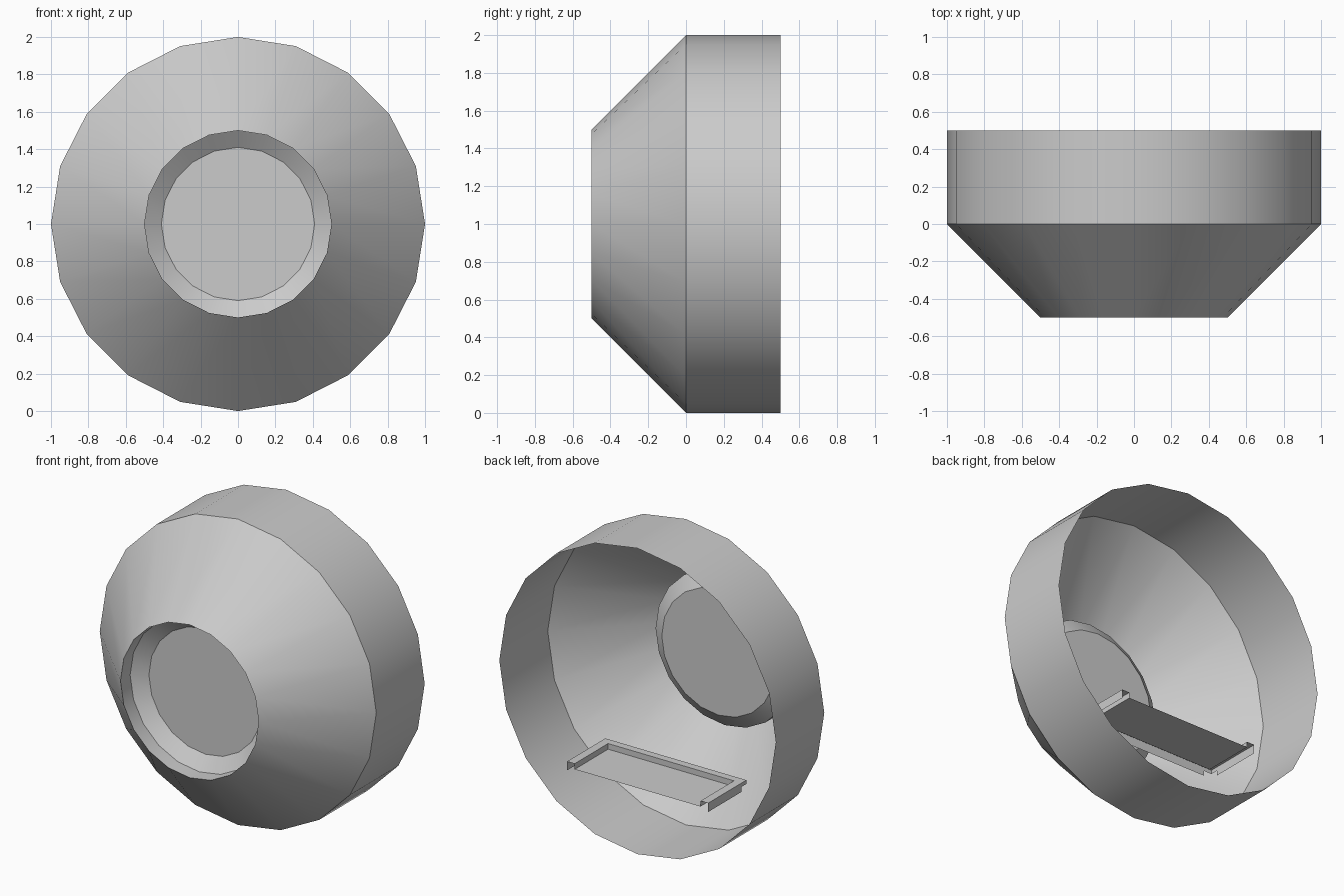
import bpy, bmesh
from math import cos, sin, pi, radians

if "Cube" in bpy.data.objects:
    bpy.data.objects.remove(bpy.data.objects["Cube"])

SIDES = 20


def finish(name, bm):
    mesh = bpy.data.meshes.new(name)
    bm.to_mesh(mesh)
    bm.free()
    obj = bpy.data.objects.new(name, mesh)
    bpy.context.collection.objects.link(obj)
    return obj


# Housing: open-backed drum, sloped front and recessed disc, turned about y
profile = [(1, 0.5), (1, 0), (0.5, -0.5), (0.5, -0.4), (0.41, -0.335)]
bm = bmesh.new()
rings = [[bm.verts.new((r * cos(2 * pi * i / SIDES), y, 1 + r * sin(2 * pi * i / SIDES)))
          for i in range(SIDES)] for r, y in profile]
for a, b in zip(rings, rings[1:]):
    for i in range(SIDES):
        j = (i + 1) % SIDES
        bm.faces.new((a[i], a[j], b[j], b[i]))
bm.faces.new(rings[-1])
housing = finish("housing", bm)
bpy.context.view_layer.objects.active = housing
housing.select_set(True)
bpy.ops.object.shade_smooth_by_angle(angle=radians(30))

# Tray: sunken floor with a raised three-sided rim and hanging skirts
XO, XI = 0.51, 0.455            # outer and inner half width
YF, YI, YB = 0.105, 0.155, 0.5  # far edge, inner edge, open end
TOP, LIP, FLOOR, LOW = 0.47, 0.445, 0.433, 0.412
bm = bmesh.new()


def quad(*pts):
    bm.faces.new([bm.verts.new(p) for p in pts])


def flat(x0, x1, y0, y1, z):
    quad((x0, y0, z), (x1, y0, z), (x1, y1, z), (x0, y1, z))


def wall(p, q, z0, z1):
    quad((*p, z0), (*q, z0), (*q, z1), (*p, z1))


flat(-XI, XI, YI, YB, FLOOR)
flat(-XI, XI, YF, YI, TOP)
wall((XI, YI), (-XI, YI), FLOOR, TOP)
wall((-XI, YF), (XI, YF), LOW, TOP)
for s in (-1, 1):
    xs = sorted((s * XI, s * XO))
    flat(*xs, YF, YB, TOP)
    wall((xs[0], YF), (xs[1], YF), LIP, TOP)
    runs = [((s * XO, YF), (s * XO, YI), LIP, TOP),
            ((s * XO, YI), (s * XO, YB), LOW, TOP),
            ((s * XI, YB), (s * XI, YI), FLOOR, TOP)]
    for p, q, z0, z1 in runs:
        wall(*((p, q) if s > 0 else (q, p)), z0, z1)
bmesh.ops.remove_doubles(bm, verts=bm.verts, dist=0.0005)
finish("inner_tray", bm)
